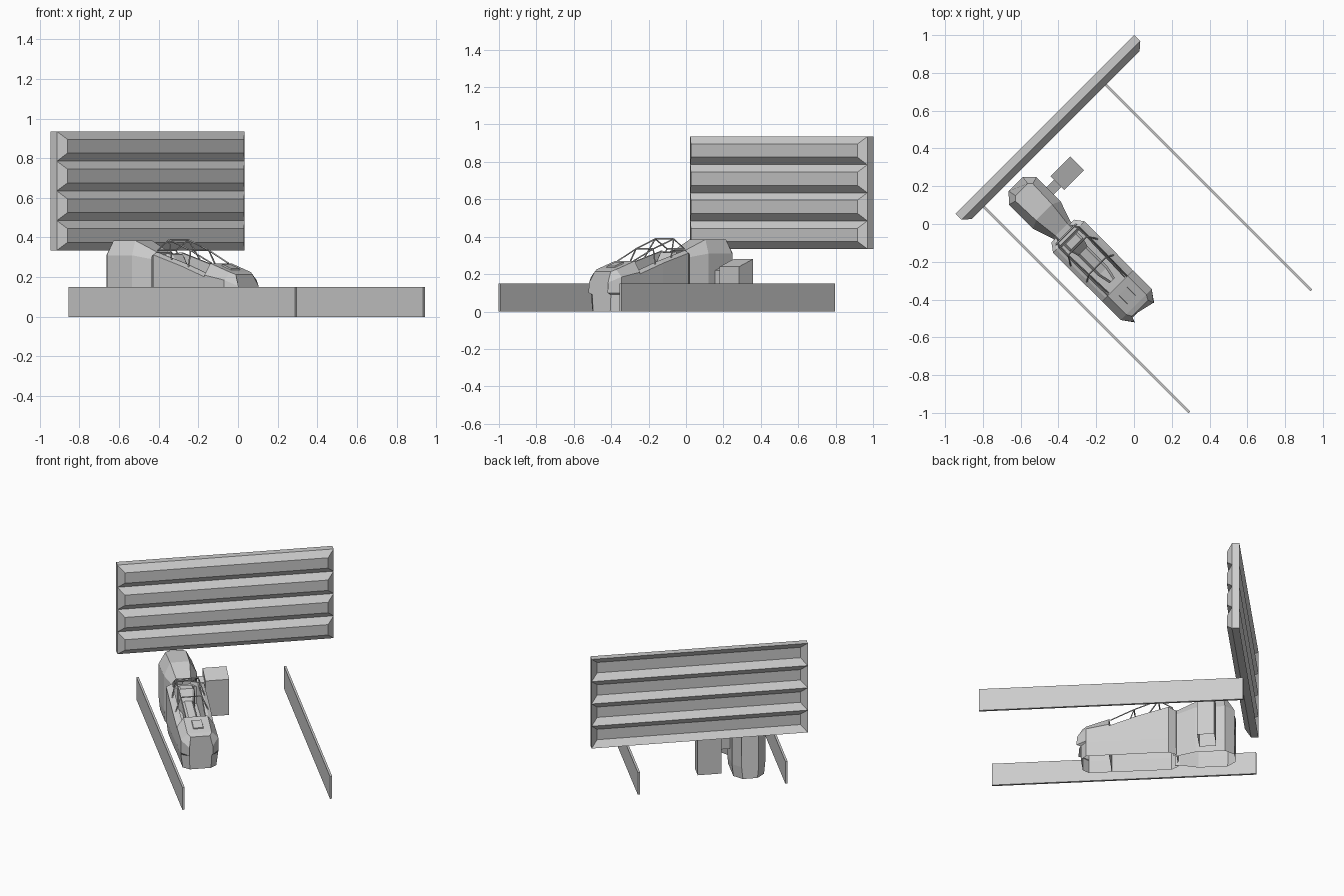
import bpy, bmesh, math
from mathutils import Matrix, Vector

if "Cube" in bpy.data.objects:
    bpy.data.objects.remove(bpy.data.objects["Cube"])

# The model is drawn along its own axis (x = forward, y = across), then turned 45 degrees
TURN = Matrix.Rotation(math.radians(-45), 4, 'Z')
AXIS = -0.293  # centre line of the vehicle


def finish(name, bm):
    bmesh.ops.remove_doubles(bm, verts=bm.verts, dist=1e-5)
    bmesh.ops.recalc_face_normals(bm, faces=bm.faces)
    # shells standing on the ground have no underside
    under = [f for f in bm.faces if all(v.co.z < 1e-4 for v in f.verts)]
    if "wall" not in name:
        bmesh.ops.delete(bm, geom=under, context='FACES_ONLY')
    bm.transform(TURN)
    me = bpy.data.meshes.new(name)
    bm.to_mesh(me)
    bm.free()
    ob = bpy.data.objects.new(name, me)
    bpy.context.collection.objects.link(ob)
    return ob


def loft(name, sections, caps=(True, True)):
    """Join closed rings of points and cap the chosen ends."""
    bm = bmesh.new()
    rings = [[bm.verts.new(p) for p in s] for s in sections]
    n = len(rings[0])
    for a, b in zip(rings, rings[1:]):
        for i in range(n):
            j = (i + 1) % n
            bm.faces.new((a[i], a[j], b[j], b[i]))
    for cap, ring in zip(caps, (rings[0], rings[-1])):
        if cap:
            bm.faces.new(ring)
    return finish(name, bm)


def mirrored(half):
    """Right half of a section, (x, offset, z), mirrored over the centre line."""
    return [(x, AXIS + w, z) for x, w, z in half] + \
           [(x, AXIS - w, z) for x, w, z in reversed(half)]


def box(name, x0, x1, y0, y1, z0, z_back, z_front):
    loft(name, [[(x, y0, z0), (x, y1, z0), (x, y1, z), (x, y0, z)]
                for x, z in ((x0, z_back), (x1, z_front))])


def bars(name, paths, r=0.004):
    """Thin four-sided rods along each path."""
    bm = bmesh.new()
    for path in paths:
        for a, b in zip(path, path[1:]):
            a, b = Vector(a), Vector(b)
            d = b - a
            m = Matrix.Translation((a + b) / 2) @ d.to_track_quat('Z', 'Y').to_matrix().to_4x4()
            bmesh.ops.create_cone(bm, cap_ends=True, segments=4, radius1=r, radius2=r,
                                  depth=d.length, matrix=m)
    finish(name, bm)


# Rear wall: pressed panel with four ribs, raised in front and hollow behind
def ribbed_panel():
    bm = bmesh.new()
    back, front, y0, y1, z0, pitch, inset = -0.707, -0.662, -0.63, 0.709, 0.335, 0.15, 0.04

    def rect(x, a, b, c, d):
        return [bm.verts.new(p) for p in ((x, a, c), (x, b, c), (x, b, d), (x, a, d))]

    def bridge(p, q, skip=()):
        for i in range(4):
            if i not in skip:
                j = (i + 1) % 4
                bm.faces.new((p[i], p[j], q[j], q[i]))

    for k in range(4):
        lo, hi = z0 + k * pitch, z0 + (k + 1) * pitch
        rims = []
        for x in (back, front):
            rim = rect(x, y0, y1, lo, hi)
            cap = rect(x + 0.035, y0 + inset, y1 - inset, lo + inset, hi - inset)
            bridge(rim, cap)
            bm.faces.new(cap)
            rims.append(rim)
        bridge(*rims, skip=([0] if k > 0 else []) + ([2] if k < 3 else []))
    finish("ribbed_rear_panel", bm)


ribbed_panel()

# Low side walls
for name, y in (("left_side_wall", -0.498), ("right_side_wall", 0.416)):
    box(name, -0.705, 0.912, y - 0.007, y + 0.007, 0, 0.15, 0.15)

# Tail block: octagonal plan, bevelled top, tapering to a neck
tail = [(-0.593, 0.053, 0.31, -0.55, 0.045, 0.385),
        (-0.54, 0.103, 0.31, -0.53, 0.065, 0.385),
        (-0.36, 0.103, 0.31, -0.38, 0.06, 0.385),
        (-0.25, 0.066, 0.29, -0.25, 0.045, 0.33),
        (-0.22, 0.066, 0.29, -0.22, 0.045, 0.325)]
loft("tail_block", [mirrored([(x, w - 0.008, 0), (x, w, 0.08), (x, w, zs), (xt, wt, zt)])
                    for x, w, zs, xt, wt, zt in tail], (True, False))

# Open cockpit tub with sloping sills and sunken floor
tub = [(-0.24, 0.085, 0.315, 0.30), (-0.195, 0.118, 0.325, 0.30), (-0.185, 0.118, 0.322, 0.19),
       (0.0, 0.118, 0.27, 0.16), (0.17, 0.115, 0.213, 0.14)]
loft("cockpit_tub", [mirrored([(x, w - 0.012, 0), (x, w, 0.09), (x, w, z - 0.012),
                               (x, w - 0.025, z), (x, w - 0.04, z), (x, w - 0.048, f)])
                     for x, w, z, f in tub], (True, False))

# Front cowl and undercut nose
cowl = [(0.17, 0.116, 0.21, 0.075, 0.27), (0.31, 0.116, 0.185, 0.075, 0.225)]
sections = [mirrored([(x, w - 0.012, 0), (x, w, 0.09), (x, w, 0.1), (x, w, zs), (x, wt, zt)])
            for x, w, zs, wt, zt in cowl]
sections.append(mirrored([(0.345, 0.065, 0), (0.345, 0.07, 0.09), (0.372, 0.072, 0.1),
                          (0.368, 0.072, 0.155), (0.337, 0.06, 0.213)]))
loft("front_cowl", sections)

# Small hatch on the cowl
loft("cowl_hatch", [mirrored([(x, 0.035, z - 0.02), (x, 0.03, z)])
                    for x, z in ((0.21, 0.265), (0.275, 0.243))])

# Seat with tall back and narrow cushion
seat = [(-0.18, 0.05, 0.32), (-0.14, 0.05, 0.315), (-0.09, 0.035, 0.255),
        (0.06, 0.035, 0.215), (0.13, 0.02, 0.21)]
loft("seat", [mirrored([(x, w, 0.13), (x, w, z - 0.015), (x, w - 0.012, z)])
              for x, w, z in seat])

# Canopy frame: rear, middle and front hoops joined by side rails
hoops = [[(-0.215, 0.1, 0.29), (-0.215, 0.065, 0.335)],
         [(-0.08, 0.1, 0.29), (-0.13, 0.07, 0.388)],
         [(0.04, 0.1, 0.25), (0.02, 0.065, 0.335)],
         [(0.165, 0.1, 0.22), (0.165, 0.06, 0.27)]]
paths = [mirrored(h) for h in hoops[:3]]
for s in (1, -1):
    paths.append([(h[1][0], AXIS + s * h[1][1], h[1][2]) for h in hoops])
bars("canopy_frame", paths)

# Side cabinet with sloping top and its link to the tail
box("side_cabinet", -0.492, -0.388, -0.133, 0.014, 0, 0.28, 0.24)
box("cabinet_link", -0.465, -0.41, -0.2, -0.125, 0.15, 0.24, 0.22)
